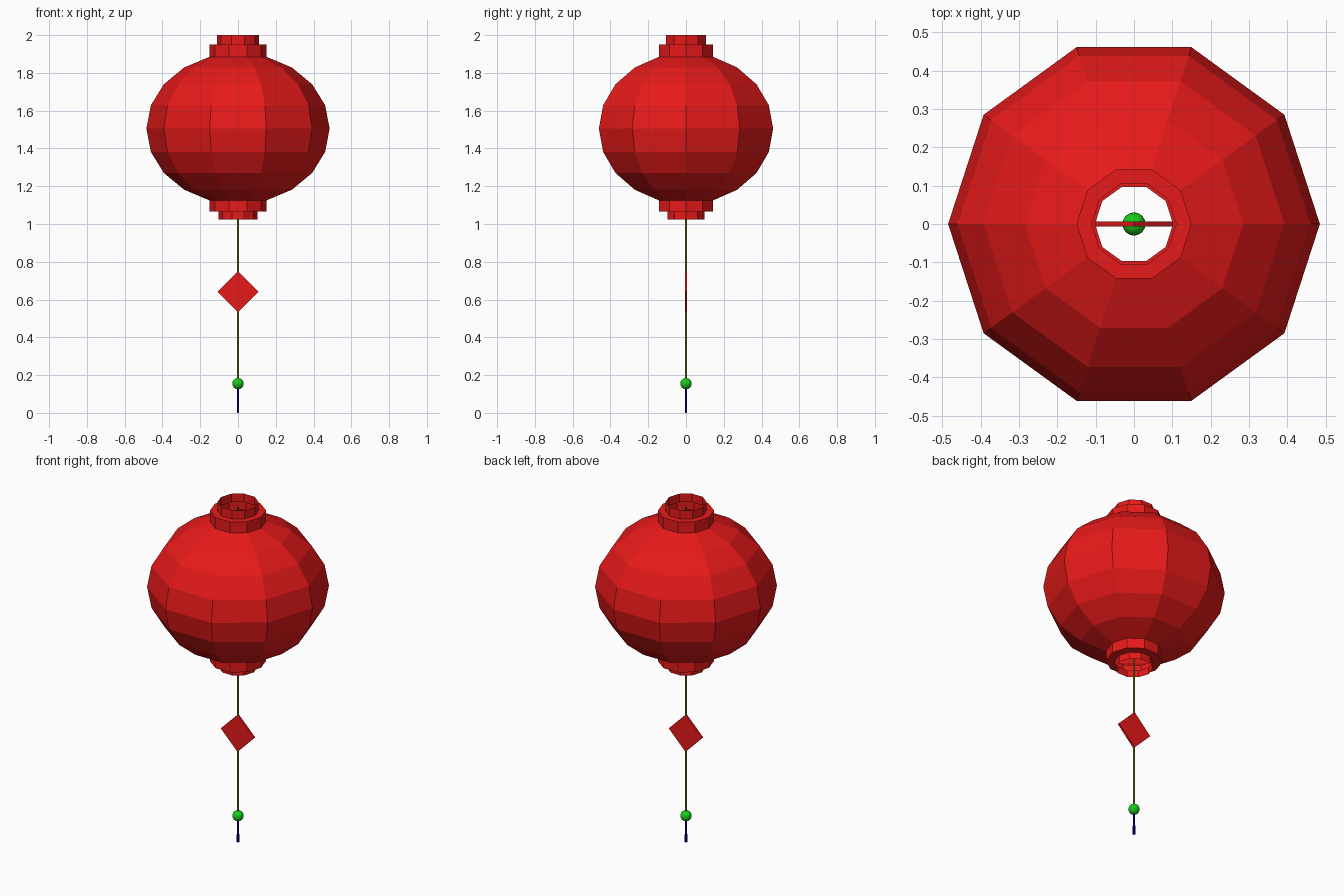
import bpy, bmesh, math

if "Cube" in bpy.data.objects:
    bpy.data.objects.remove(bpy.data.objects["Cube"])


def material(name, rgb):
    m = bpy.data.materials.new(name)
    m.diffuse_color = (*rgb, 1)
    m.use_nodes = True
    m.node_tree.nodes["Principled BSDF"].inputs["Base Color"].default_value = m.diffuse_color
    return m


red = material("red_paper", (0.8, 0.01, 0.01))
gold = material("olive_cord", (0.3, 0.27, 0.02))
green = material("green_bead", (0.01, 0.6, 0.01))
blue = material("blue_thread", (0.0, 0.0, 0.35))


def revolve(name, profile, sides, mat):
    """Open surface of revolution from (radius, z) points, top to bottom."""
    bm = bmesh.new()
    rings = [[bm.verts.new((r * math.cos(2 * math.pi * i / sides),
                            r * math.sin(2 * math.pi * i / sides), z))
              for i in range(sides)] for r, z in profile]
    for a, b in zip(rings, rings[1:]):
        for i in range(sides):
            j = (i + 1) % sides
            bm.faces.new((a[i], b[i], b[j], a[j]))
    me = bpy.data.meshes.new(name)
    bm.to_mesh(me)
    bm.free()
    ob = bpy.data.objects.new(name, me)
    bpy.context.collection.objects.link(ob)
    me.materials.append(mat)
    return ob


# lantern body: squashed ten-sided globe, open at both ends
globe = [(0.485 * math.cos(math.radians(t)), 1.505 + 0.4 * math.sin(math.radians(t)))
         for t in range(72, -73, -18)]
revolve("lantern_body", globe, 10, red)

# stepped collars, open tubes
revolve("top_collar", [(0.11, 2.0), (0.11, 1.95), (0.15, 1.95), (0.15, 1.885)], 10, red)
revolve("bottom_collar", [(0.15, 1.125), (0.15, 1.065), (0.102, 1.065), (0.102, 1.025)], 10, red)

# hanging cord
revolve("cord", [(0.006, 1.97), (0.006, 0.15)], 8, gold)

# diamond plaque
bpy.ops.mesh.primitive_cube_add(size=1, location=(0, 0, 0.642), rotation=(0, math.pi / 4, 0))
plaque = bpy.context.object
plaque.name = "diamond_plaque"
plaque.scale = (0.153, 0.012, 0.153)
plaque.data.materials.append(red)

# bead
bpy.ops.mesh.primitive_uv_sphere_add(segments=24, ring_count=12, radius=0.03, location=(0, 0, 0.155))
bead = bpy.context.object
bead.name = "bead"
bead.data.materials.append(green)
bpy.ops.object.shade_smooth()

# tassel threads
for i in range(4):
    a = math.pi / 4 + i * math.pi / 2
    t = revolve(f"tassel_thread_{i + 1}", [(0.003, 0.14), (0.003, 0.0)], 6, blue)
    for v in t.data.vertices:
        spread = 0.005 if v.co.z < 0.05 else 0.002
        v.co.x += spread * math.cos(a)
        v.co.y += spread * math.sin(a)
